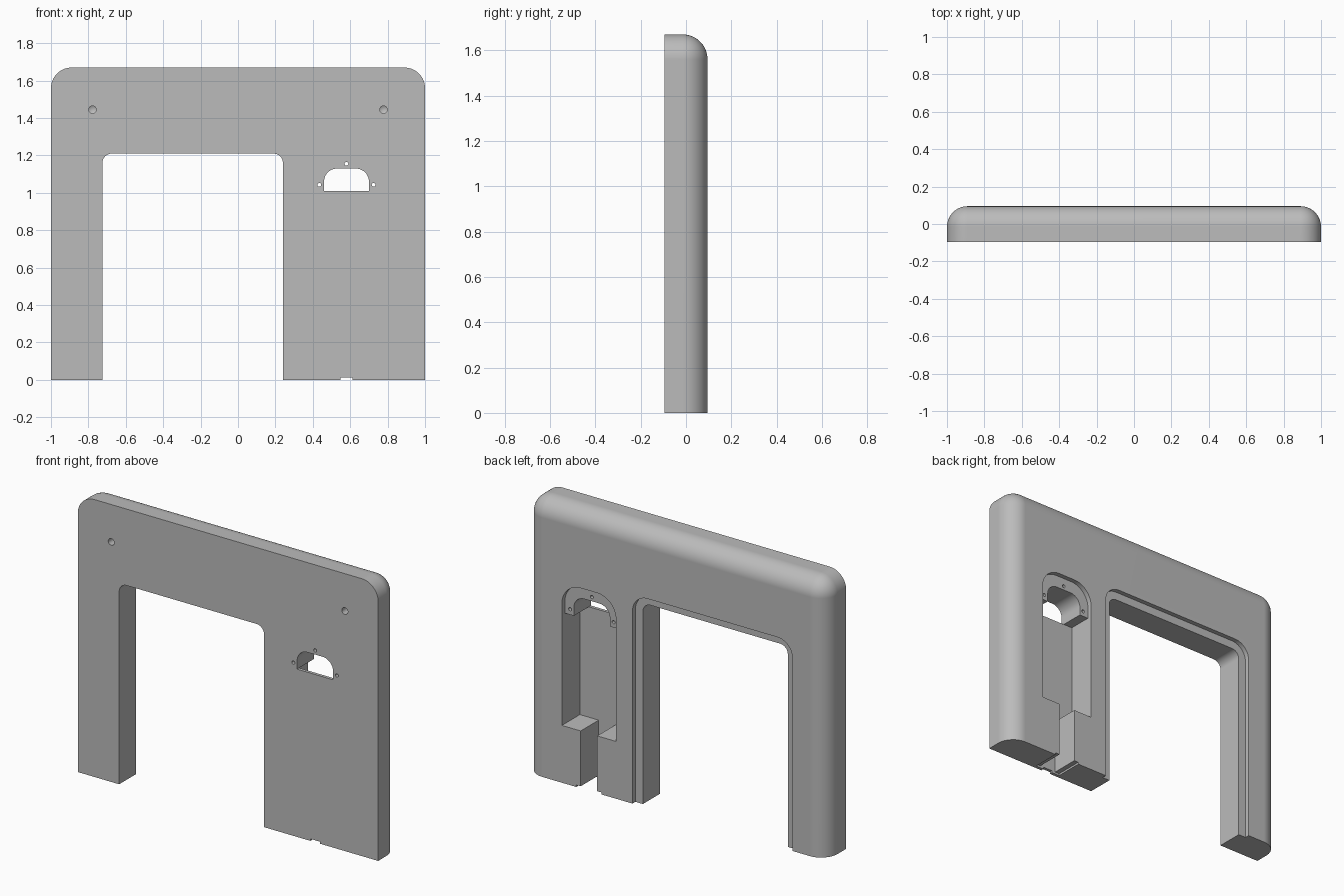
import bpy, bmesh, math
from mathutils import Matrix

if "Cube" in bpy.data.objects:
    bpy.data.objects.remove(bpy.data.objects["Cube"], do_unlink=True)

W, H, D = 1.0, 1.67, 0.095      # half width, height, half depth
STEP = 0.067                    # floor of the shallow rebates
SKIN = -0.076                   # inner face of the thin front wall
MID = 0.58                      # centre line of the socket

grey = bpy.data.materials.new("plain grey")
grey.use_nodes = True
grey.diffuse_color = (0.5, 0.5, 0.5, 1)
grey.node_tree.nodes["Principled BSDF"].inputs["Base Color"].default_value = (0.5, 0.5, 0.5, 1)


def make_object(name, bm):
    bmesh.ops.recalc_face_normals(bm, faces=bm.faces[:])
    mesh = bpy.data.meshes.new(name)
    bm.to_mesh(mesh)
    bm.free()
    mesh.materials.append(grey)
    ob = bpy.data.objects.new(name, mesh)
    bpy.context.scene.collection.objects.link(ob)
    return ob


def arch(name, x0, x1, z0, z1, y0, y1, r=0.0, steps=10):
    """Block along y with its two top corners rounded."""
    pts = [(x0, z0), (x1, z0)]
    if r:
        for cx, start in ((x1 - r, 0), (x0 + r, math.pi / 2)):
            for i in range(steps + 1):
                a = start + math.pi / 2 * i / steps
                pts.append((cx + r * math.cos(a), z1 - r + r * math.sin(a)))
    else:
        pts += [(x1, z1), (x0, z1)]
    bm = bmesh.new()
    face = bm.faces.new([bm.verts.new((x, y0, z)) for x, z in pts])
    ext = bmesh.ops.extrude_face_region(bm, geom=[face])
    moved = [v for v in ext["geom"] if isinstance(v, bmesh.types.BMVert)]
    bmesh.ops.translate(bm, verts=moved, vec=(0, y1 - y0, 0))
    return make_object(name, bm)


def drill(name, x, z, y0, y1, r, tip=0.0):
    """Round hole along y, with an optional conical end."""
    bm = bmesh.new()
    place = Matrix.Translation((x, (y0 + y1) / 2, z)) @ Matrix.Rotation(-math.pi / 2, 4, 'X')
    bmesh.ops.create_cone(bm, cap_ends=True, segments=24, radius1=r, radius2=r,
                          depth=y1 - y0, matrix=place)
    if tip:
        end = [f for f in bm.faces if len(f.verts) > 4 and f.calc_center_median().y > y0 + 0.01]
        top = bmesh.ops.poke(bm, faces=end)["verts"]
        bmesh.ops.translate(bm, verts=top, vec=(0, tip, 0))
    return make_object(name, bm)


# Panel body with rounded top corners and rounded back edges
bm = bmesh.new()
bmesh.ops.create_cube(bm, size=1, matrix=Matrix.Translation((0, 0, H / 2))
                      @ Matrix.Diagonal((2 * W, 2 * D, H, 1)))


def is_rounded(edge):
    a, b = (v.co for v in edge.verts)
    m = (a + b) / 2
    along_depth = abs(a.y - b.y) > 0.1 and m.z > 1
    back_rim = m.y > 0.05 and m.z > 0.1
    return along_depth or back_rim


bmesh.ops.bevel(bm, geom=[e for e in bm.edges if is_rounded(e)], offset=0.11,
                segments=14, profile=0.5, affect='EDGES')
panel = make_object("surround_panel", bm)

# Doorway and its rebate, socket window, cable pocket and notches
cutters = [
    arch("doorway_rebate", -0.775, 0.29, -0.1, 1.26, STEP, 0.2, 0.1),
    arch("doorway", -0.725, 0.24, -0.2, 1.21, -0.2, 0.25, 0.05),
    arch("socket_rebate", MID - 0.18, MID + 0.18, 0.9, 1.205, STEP, 0.2, 0.125),
    arch("cable_pocket", MID - 0.18, MID + 0.18, 0.345, 1.01, SKIN, 0.25),
    arch("socket_window", MID - 0.12, MID + 0.12, 1.01, 1.13, -0.2, 0.15, 0.07),
    arch("cable_channel", MID - 0.055, MID + 0.055, -0.1, 0.5, SKIN, 0.22),
    arch("channel_foot", MID - 0.085, MID + 0.085, -0.15, 0.012, SKIN, 0.24),
    arch("front_notch", MID - 0.032, MID + 0.032, -0.2, 0.012, -0.2, 0.05),
]
# Screw holes round the window, and blind fixing holes in the front
for x, z in ((MID - 0.145, 1.043), (MID, 1.155), (MID + 0.145, 1.043)):
    cutters.append(drill("screw_hole", x, z, -0.2, 0.15, 0.01))
for x in (-0.778, 0.778):
    cutters.append(drill("fixing_hole", x, 1.445, -0.2, -0.03, 0.02, 0.012))

for cutter in cutters:
    cutter.hide_render = True
    mod = panel.modifiers.new(cutter.name, 'BOOLEAN')
    mod.operation = 'DIFFERENCE'
    mod.solver = 'EXACT'
    mod.object = cutter

# Bake the cuts and drop the cutters
graph = bpy.context.evaluated_depsgraph_get()
result = bpy.data.meshes.new_from_object(panel.evaluated_get(graph))
panel.modifiers.clear()
panel.data = result
for cutter in cutters:
    bpy.data.objects.remove(cutter, do_unlink=True)

# Smooth the curves and keep the flats flat
bpy.ops.object.select_all(action='DESELECT')
panel.select_set(True)
bpy.context.view_layer.objects.active = panel
bpy.ops.object.shade_smooth_by_angle(angle=math.radians(30))
weighted = panel.modifiers.new("flat_faces", 'WEIGHTED_NORMAL')
weighted.keep_sharp = True
